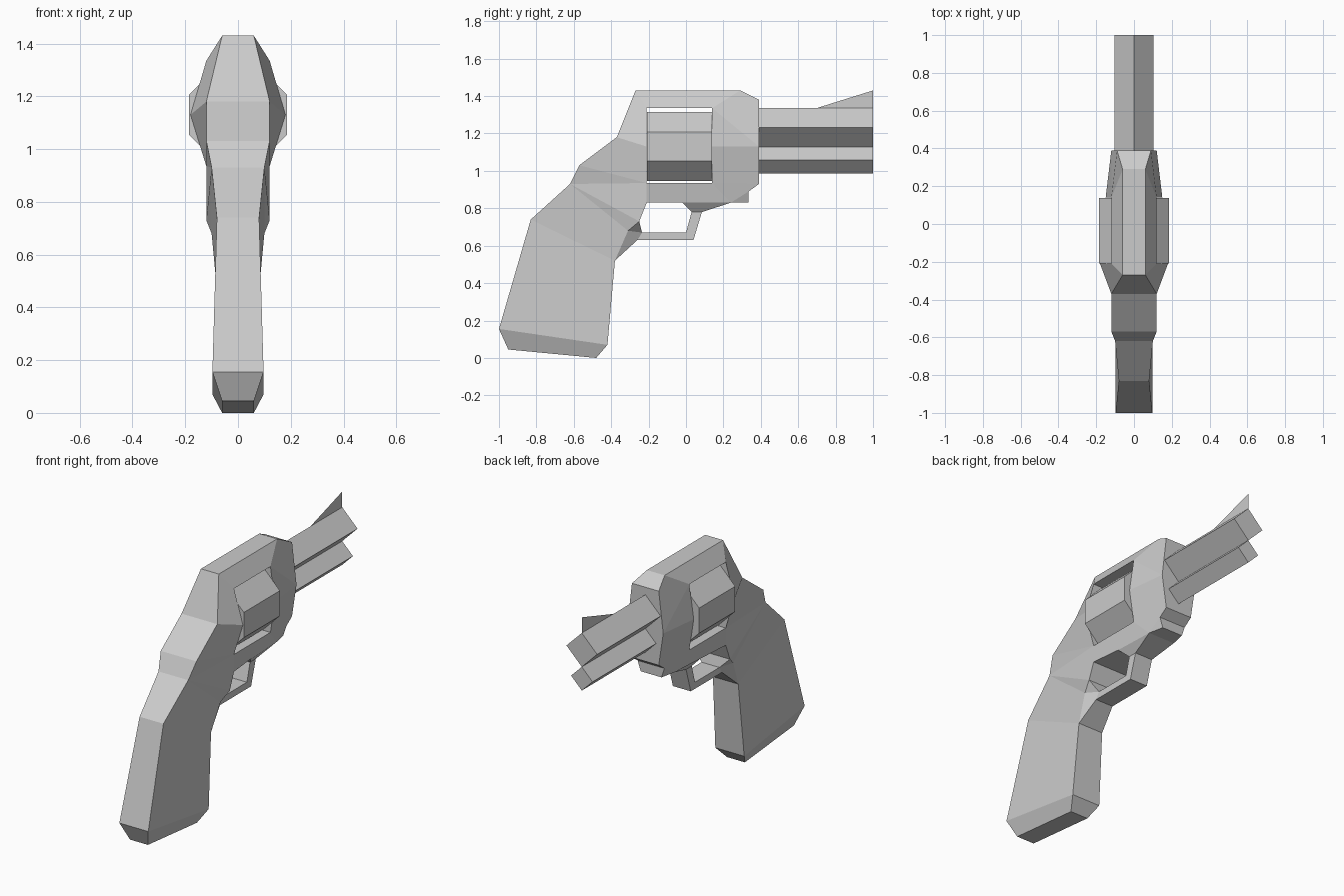
import bpy, bmesh
from math import pi, cos

if "Cube" in bpy.data.objects:
    bpy.data.objects.remove(bpy.data.objects["Cube"])

# Named outline points of the right side: (y, z, half width)
P = dict(
    A=(-.27, 1.43, .06), B=(.29, 1.43, .06), C=(.39, 1.38, .09), D=(.39, 1.13, .12),
    E=(.39, .93, .09), F=(.24, .83, .09), G=(-.21, .83, .12), H=(-.37, 1.18, .12),
    I=(-.57, 1.03, .12), J=(-.62, .93, .10), K=(-.83, .74, .08), L=(-1, .155, .097),
    M=(-.95, .045, .06), N=(-.48, .0, .06), O=(-.42, .07, .097), Q=(-.38, .52, .085),
    R=(-.31, .68, .10), S=(-.25, .73, .12),
    # cylinder window
    a=(-.21, 1.335, .12), b=(.14, 1.335, .12), c=(.14, 1.13, .15),
    d=(.14, .935, .12), e=(-.21, .935, .12), f=(-.21, 1.13, .18),
    # trigger guard and lug
    g=(-.235, .67, .06), h=(-.26, .63, .06), i=(0, .67, .06), j=(.04, .63, .06),
    k=(.03, .78, .06), l=(.085, .78, .06), m=(-.02, .83, .10),
    n=(.335, .83, .07), o=(.335, .89, .09))

# Panels of the side, each a string of point names
FRAME = ("ABba bBCD bDc cDd dDE dEoF dFmGe "
         "AafH HfeI IeJ JeGS JSR").split()
GRIP = "JRQK KQOL LONM".split()
GUARD = "SgR RghQ gijh iklj kmFl Fon".split()


def shell(name, panels):
    """Mirror the side panels and wall in every open edge, holes included."""
    bm = bmesh.new()
    side = {s: {q: bm.verts.new((s * x, y, z)) for q, (y, z, x) in P.items()} for s in (1, -1)}
    count = {}
    for panel in panels:
        for s in (1, -1):
            bm.faces.new([side[s][q] for q in panel])
        for u, v in zip(panel, panel[1:] + panel[0]):
            count[frozenset((u, v))] = count.get(frozenset((u, v)), 0) + 1
    for edge, used in count.items():
        if used == 1:
            u, v = sorted(edge)
            bm.faces.new((side[1][u], side[1][v], side[-1][v], side[-1][u]))
    bmesh.ops.recalc_face_normals(bm, faces=bm.faces)
    mesh = bpy.data.meshes.new(name)
    bm.to_mesh(mesh)
    bm.free()
    obj = bpy.data.objects.new(name, mesh)
    bpy.context.collection.objects.link(obj)
    return obj


def prism(name, sides, radius, y0, y1, z, turn):
    """Flat-sided bar along y."""
    bpy.ops.mesh.primitive_cylinder_add(vertices=sides, radius=radius, depth=y1 - y0,
                                        location=(0, (y0 + y1) / 2, z))
    obj = bpy.context.object
    obj.rotation_euler = (pi / 2, turn, 0)
    obj.name = name


# Frame, grip and guard as one continuous shell
shell("frame_and_grip", FRAME + GRIP + GUARD)

# Eight-sided cylinder with flats facing sideways
prism("cylinder", 8, .185 / cos(pi / 8), -.208, .138, 1.13, pi / 8)

# Diamond section barrel and the rod housing below it
prism("barrel", 4, .103, .385, 1, 1.232, 0)
prism("rod_housing", 4, .072, .385, 1, 1.057, 0)

# Thin front sight blade
mesh = bpy.data.meshes.new("front_sight")
mesh.from_pydata([(0, .69, 1.333), (0, 1, 1.333), (0, 1, 1.43)], [], [(0, 1, 2)])
bpy.context.collection.objects.link(bpy.data.objects.new("front_sight", mesh))
